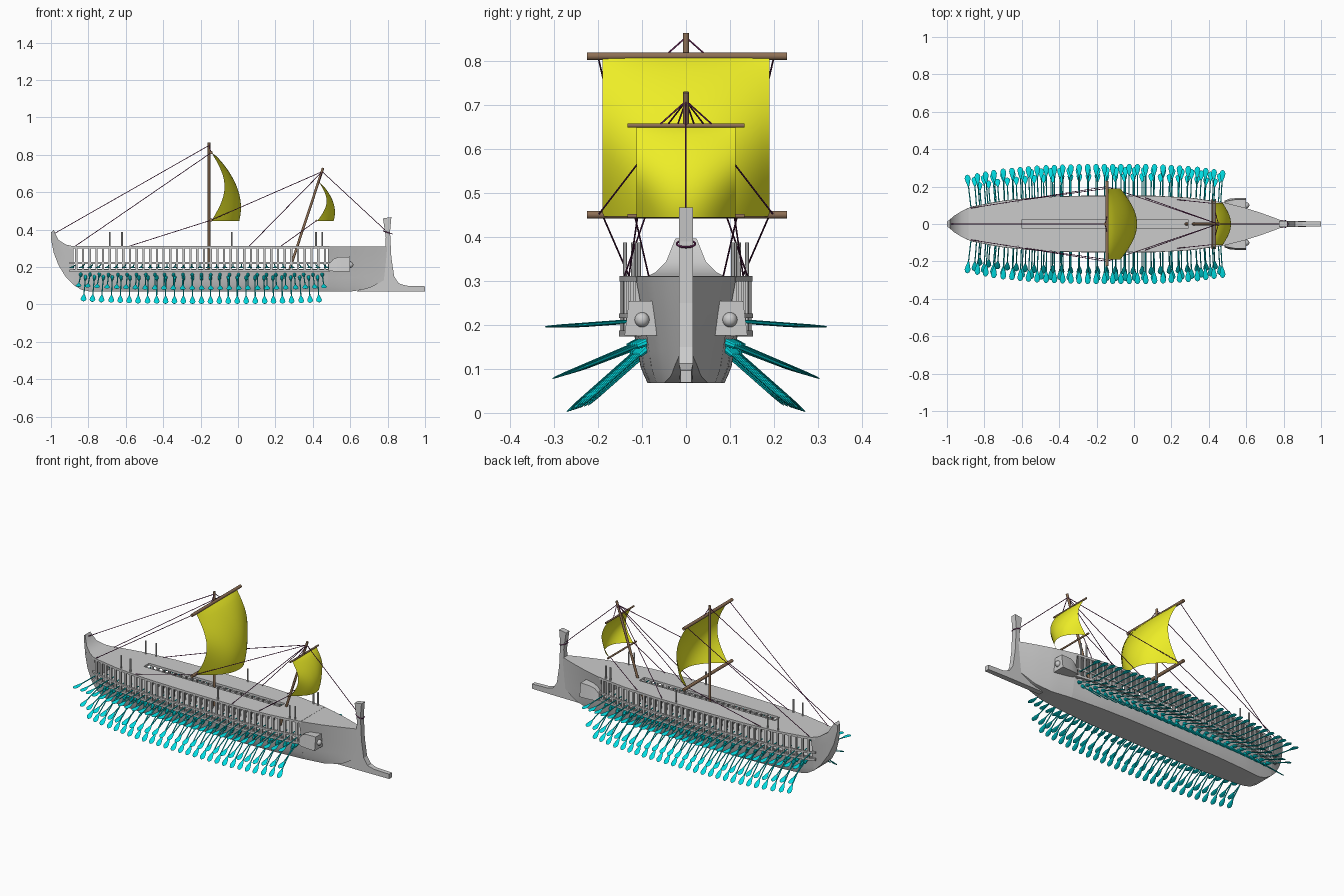
import bpy, bmesh, math
from mathutils import Vector

if "Cube" in bpy.data.objects:
    bpy.data.objects.remove(bpy.data.objects["Cube"])


def mat(name, c):
    m = bpy.data.materials.new(name)
    m.diffuse_color = (*c, 1)
    m.use_nodes = True
    m.node_tree.nodes["Principled BSDF"].inputs["Base Color"].default_value = m.diffuse_color
    return m


TEAL = mat("teal", (0.0, 0.72, 0.76))
SAIL = mat("sail_yellow", (0.85, 0.85, 0.02))
WOOD = mat("wood", (0.27, 0.16, 0.09))
ROPE = mat("rope_purple", (0.2, 0.03, 0.15))


def lerp(tab, x):
    for (a, p), (b, q) in zip(tab, tab[1:]):
        if x <= b:
            return p + (q - p) * max(0, (x - a) / (b - a))
    return tab[-1][1]


def finish(name, bm, m=None, smooth=None):
    bmesh.ops.recalc_face_normals(bm, faces=bm.faces)
    me = bpy.data.meshes.new(name)
    bm.to_mesh(me)
    bm.free()
    ob = bpy.data.objects.new(name, me)
    bpy.context.collection.objects.link(ob)
    if m:
        me.materials.append(m)
    if smooth:
        bpy.ops.object.select_all(action='DESELECT')
        ob.select_set(True)
        bpy.context.view_layer.objects.active = ob
        bpy.ops.object.shade_smooth_by_angle(angle=math.radians(smooth))
    return ob


def loft(bm, rings):
    vs = [[bm.verts.new(p) for p in r] for r in rings]
    n = len(vs[0])
    for a, b in zip(vs, vs[1:]):
        for i in range(n):
            j = (i + 1) % n
            bm.faces.new((a[i], a[j], b[j], b[i]))
    bm.faces.new(vs[0])
    bm.faces.new(vs[-1])


def tube(bm, a, b, r, n=6, r2=None):
    a, b = Vector(a), Vector(b)
    q = (b - a).to_track_quat('Z', 'Y')
    ring = lambda c, s: [c + q @ Vector((s * math.cos(t), s * math.sin(t), 0))
                         for t in (2 * math.pi * (i + .5) / n for i in range(n))]
    loft(bm, [ring(a, r), ring(b, r2 or r)])


def box(bm, x0, x1, y0, y1, z0, z1):
    loft(bm, [[(x, y0, z0), (x, y1, z0), (x, y1, z1), (x, y0, z1)] for x in (x0, x1)])


def span(a, b, n):
    return [a + (b - a) * i / (n - 1) for i in range(n)]


# Plan half-width, keel height, sheer height and flare of the ship
WT = [(-1, .012), (-.985, .024), (-.96, .045), (-.92, .07), (-.87, .092), (-.7, .125), (-.5, .144),
      (-.25, .151), (.1, .151), (.3, .14), (.48, .115), (.6, .085), (.7, .052), (.8, .015)]
KT = [(-1, .35), (-.985, .275), (-.96, .21), (-.92, .145), (-.88, .105), (-.84, .08), (-.79, .068),
      (.6, .068), (.7, .085), (.8, .14)]
TT = [(-1, .385), (-.985, .397), (-.96, .345), (-.92, .32), (-.88, .311), (.8, .311)]
FT = [(.068, .58), (.1, .68), (.15, .74), (.19, .8), (.31, 1)]
W = lambda x: lerp(WT, x)


def hull(name, xs, top):
    bm = bmesh.new()
    rings = []
    for x in xs:
        k, t = lerp(KT, x), top(x)
        half = [(lerp(FT, z) * W(x), z) for z in (k + (t - k) * f for f in (0, .12, .3, .6, .8, 1))]
        rings.append([(x, y, z) for y, z in half] + [(x, -y, z) for y, z in reversed(half)])
    loft(bm, rings)
    finish(name, bm, smooth=35)


hull("hull", span(-.88, .48, 35), lambda x: .19)
hull("bow", span(.48, .8, 12), lambda x: .311)
hull("stern", [-1, -.985, -.96, -.94, -.92, -.9, -.88], lambda x: lerp(TT, x))

# Deck with a long central slot
bm = bmesh.new()


def deck(xs, inner, side):
    loft(bm, [[(x, y, z) for y, z in ((inner(x), .299), (side * W(x), .299),
                                      (side * W(x), .312), (inner(x), .312))] for x in xs])


deck(span(-.9, -.6, 10), lambda x: -W(x), 1)
deck(span(.29, .49, 7), lambda x: -W(x), 1)
for s in (1, -1):
    deck(span(-.6, .29, 20), lambda x: s * .025, s)
finish("deck", bm)

# Gallery posts, outrigger rails and brackets
bm = bmesh.new()
for x in span(-.865, .465, 38):
    for s in (1, -1):
        y = s * (W(x) - .006)
        box(bm, x - .006, x + .006, y - .005, y + .005, .178, .3)
        box(bm, x - .004, x + .004, s * .75 * W(x), y, .176, .186)
        if -.6 < x < .29:
            box(bm, x - .004, x + .004, s * .03 - .004, s * .03 + .004, .185, .3)
for s in (1, -1):
    for z0, z1 in ((.174, .187), (.216, .226)):
        loft(bm, [[(x, s * (W(x) - d), z) for d, z in ((.011, z0), (-.001, z0), (-.001, z1), (.011, z1))]
                  for x in span(-.9, .49, 40)])
finish("gallery_and_outrigger", bm)

# Upright posts on deck
bm = bmesh.new()
for x in (-.685, -.62, -.033, .417, .45):
    for s in (1, -1):
        tube(bm, (x, s * (W(x) - .012), .3), (x, s * (W(x) - .012), .388), .005, 8)
finish("deck_posts", bm)

# Outrigger end blocks with round knobs
bm = bmesh.new()
for s in (1, -1):
    loft(bm, [[(x, s * y, z) for y, z in ((a, z0), (b, z0), (c, z1), (a + .006, z1))]
              for x, a, b, c, z0, z1 in ((.485, .07, .125, .12, .18, .215), (.51, .07, .135, .125, .177, .243),
                                         (.54, .068, .138, .13, .176, .254), (.6, .066, .14, .13, .176, .255))])
    g = bmesh.ops.create_uvsphere(bm, u_segments=12, v_segments=8, radius=.017)
    bmesh.ops.translate(bm, verts=g["verts"], vec=(.6, s * .1, .212))
finish("outrigger_blocks", bm, smooth=30)

# Stem post and ram
bm = bmesh.new()
prof = [(.775, .46), (.82, .467), (.813, .39), (.82, .25), (.835, .15), (.86, .112), (.9, .1), (1, .097),
        (1, .069), (.86, .069), (.63, .068), (.72, .1), (.785, .17), (.79, .36)]
loft(bm, [[(x, s * (.016 if x < .9 else .013), z) for x, z in prof] for s in (1, -1)])
finish("stem_and_ram", bm)

# Oars: three banks per side
SECT = [(0, .003, .003), (.72, .003, .003), (.76, .006, .003), (.84, .012, .003),
        (.92, .0155, .0025), (.97, .012, .002), (1, .004, .001)]


def oar(bm, a, b):
    a, b = Vector(a), Vector(b)
    d = (b - a).normalized()
    u = (Vector((1, 0, 0)) - d * d.x).normalized()
    v = d.cross(u)
    loft(bm, [[a + (b - a) * t + u * (p * math.cos(k * math.pi / 4)) + v * (q * math.sin(k * math.pi / 4))
               for k in range(8)] for t, p, q in SECT])


def bank(name, n, x0, x1, root, tip):
    bm = bmesh.new()
    for x in span(x0, x1, n):
        w = W(x)
        lean = -.4 * (W(x + .03) - W(x - .03)) / .06
        (y0, z0), (y1, z1) = root(w), tip(w)
        for s in (1, -1):
            a = Vector((x, s * y0, z0))
            b = Vector((x + lean * (y1 - y0), s * y1, z1))
            oar(bm, a, b)
            if name != "upper_oars":
                d = (b - a).normalized()
                tube(bm, a, a + d * .03, .010, 8, .007)
    finish(name, bm, TEAL, 40)


rise = lambda w: .3 * (.151 - w)
bank("upper_oars", 31, -.865, .46, lambda w: (w - .06, .213), lambda w: (w + .17, .196))
bank("middle_oars", 27, -.84, .45, lambda w: (.7 * w, .163), lambda w: (w + .153, .078 + rise(w)))
bank("lower_oars", 27, -.815, .425, lambda w: (.68 * w, .152), lambda w: (w + .12, .003 + rise(w)))

# Masts and yards
for name, a, b, r in (("main_mast", (-.155, 0, .19), (-.155, 0, .865), .007),
                      ("fore_mast", (.277, 0, .19), (.455, 0, .73), .007),
                      ("main_upper_yard", (-.145, -.225, .812), (-.145, .23, .812), .009),
                      ("main_lower_yard", (-.145, -.225, .451), (-.145, .23, .451), .009),
                      ("fore_upper_yard", (.434, -.133, .654), (.434, .133, .654), .005),
                      ("fore_lower_yard", (.42, -.133, .448), (.42, .133, .448), .005)):
    bm = bmesh.new()
    tube(bm, a, b, r, 12)
    finish(name, bm, WOOD, 40)


# Billowing sails
def sail(name, xb, xt, zb, zt, hw, depth, edge, n=22):
    bm = bmesh.new()
    rows = []
    for v in span(0, 1, n):
        c = depth * max(0, math.sin(math.pi * (1 - v) * .62)) ** .8
        e = edge * math.sin(math.pi * v)
        rows.append([bm.verts.new((xb + (xt - xb) * v + e + (c - e) * (1 - abs(u) ** 2.2),
                                   hw * u, zb + (zt - zb) * v)) for u in span(-1, 1, n)])
    for a, b in zip(rows, rows[1:]):
        for i in range(n - 1):
            bm.faces.new((a[i], a[i + 1], b[i + 1], b[i]))
    finish(name, bm, SAIL, 60)


sail("main_sail", -.142, -.142, .447, .812, .19, .158, .07)
sail("fore_sail", .423, .434, .445, .652, .113, .093, .045)

# Rigging: centre lines, then lines mirrored to both sides
bm = bmesh.new()
for a, b in (((-.155, 0, .85), (-.98, 0, .38)), ((.45, 0, .71), (.8, 0, .385))):
    tube(bm, a, b, .002, 5)
for a, b in (((-.145, .2, .81), (-.87, .085, .312)), ((-.145, .19, .45), (-.58, .13, .312)),
             ((.45, 0, .71), (.06, .14, .312)), ((.45, 0, .71), (-.145, .2, .45)),
             ((.42, .11, .448), (.23, .13, .312)), ((-.155, 0, .855), (-.145, .045, .815)),
             ((.452, 0, .71), (.434, .06, .656))):
    for s in (1, -1):
        tube(bm, (a[0], s * a[1], a[2]), (b[0], s * b[1], b[2]), .002, 5)
loop = [(.8 + .024 * math.cos(t), .021 * math.sin(t), .385 - .008 * math.cos(t))
        for t in (math.pi * i / 5 for i in range(11))]
for a, b in zip(loop, loop[1:]):
    tube(bm, a, b, .0025, 5)
finish("rigging", bm, ROPE)
